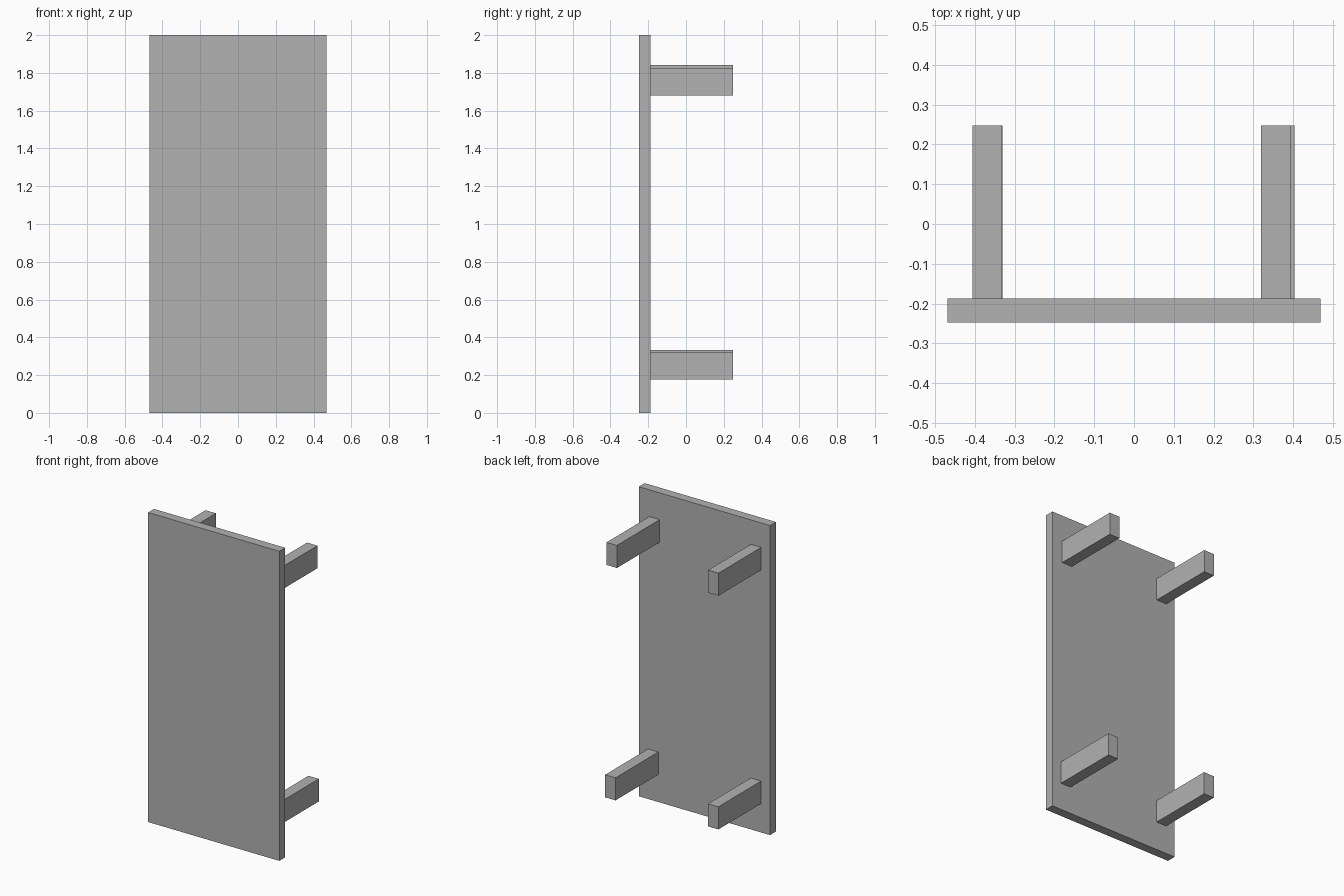
import bpy

cube = bpy.data.objects.get("Cube")
if cube:
    bpy.data.objects.remove(cube, do_unlink=True)

# Single plain grey
grey = bpy.data.materials.new("plain_grey")
grey.use_nodes = True
colour = (0.445, 0.445, 0.445, 1)
grey.diffuse_color = colour
grey.node_tree.nodes["Principled BSDF"].inputs["Base Color"].default_value = colour


def box(name, low, high):
    """Add a box between two opposite corners."""
    centre = [(a + b) / 2 for a, b in zip(low, high)]
    bpy.ops.mesh.primitive_cube_add(size=1, location=centre)
    obj = bpy.context.object
    obj.name = name
    obj.scale = [b - a for a, b in zip(low, high)]
    bpy.ops.object.transform_apply(location=False, rotation=False, scale=True)
    obj.data.materials.append(grey)


# Upright panel
FRONT, PANEL_BACK, LEG_END = -0.248, -0.188, 0.248
box("panel", (-0.469, FRONT, 0), (0.469, PANEL_BACK, 2))

# Four slightly uneven legs, placed by their lower -x corner
LEG_WIDTH, LEG_HEIGHT = 0.074, 0.146
corners = {
    "upper_left_leg": (0.32, 1.681),
    "lower_left_leg": (0.33, 0.177),
    "upper_right_leg": (-0.406, 1.696),
    "lower_right_leg": (-0.405, 0.186),
}
for name, (x, z) in corners.items():
    box(name, (x, PANEL_BACK, z), (x + LEG_WIDTH, LEG_END, z + LEG_HEIGHT))
